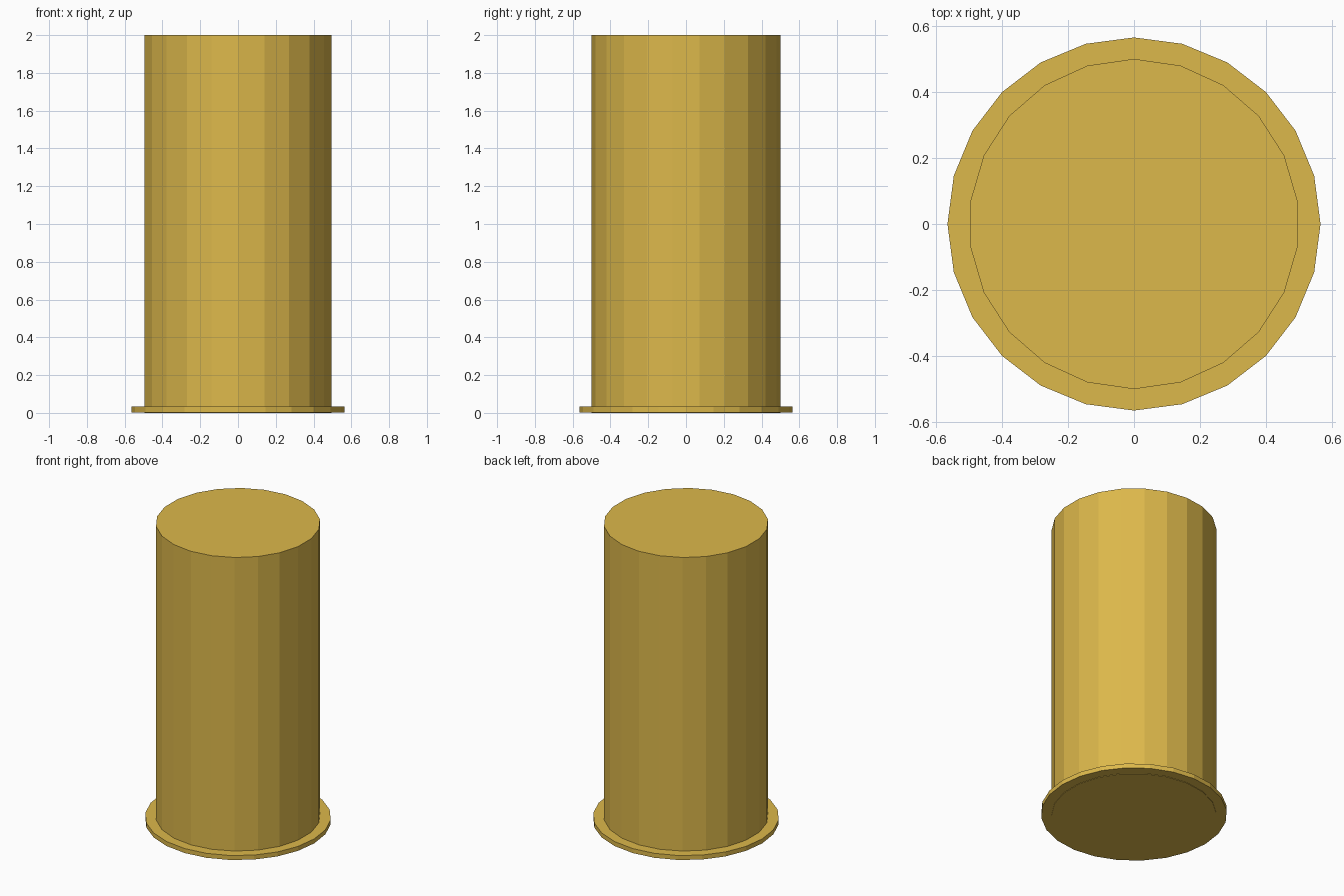
import bpy

if "Cube" in bpy.data.objects:
    bpy.data.objects.remove(bpy.data.objects["Cube"])


def cylinder(name, sides, radius, z0, z1):
    bpy.ops.mesh.primitive_cylinder_add(vertices=sides, radius=radius, depth=z1 - z0,
                                        location=(0, 0, (z0 + z1) / 2))
    obj = bpy.context.object
    obj.name = name
    obj.data.materials.append(brass)
    return obj


brass = bpy.data.materials.new("brass")
brass.diffuse_color = (0.72, 0.48, 0.07, 1)
brass.use_nodes = True
brass.node_tree.nodes["Principled BSDF"].inputs["Base Color"].default_value = brass.diffuse_color

# Tall faceted body
cylinder("body", 22, 0.5, 0, 2)

# Thin wider rim around the foot
cylinder("base_rim", 24, 0.565, 0.003, 0.033)
